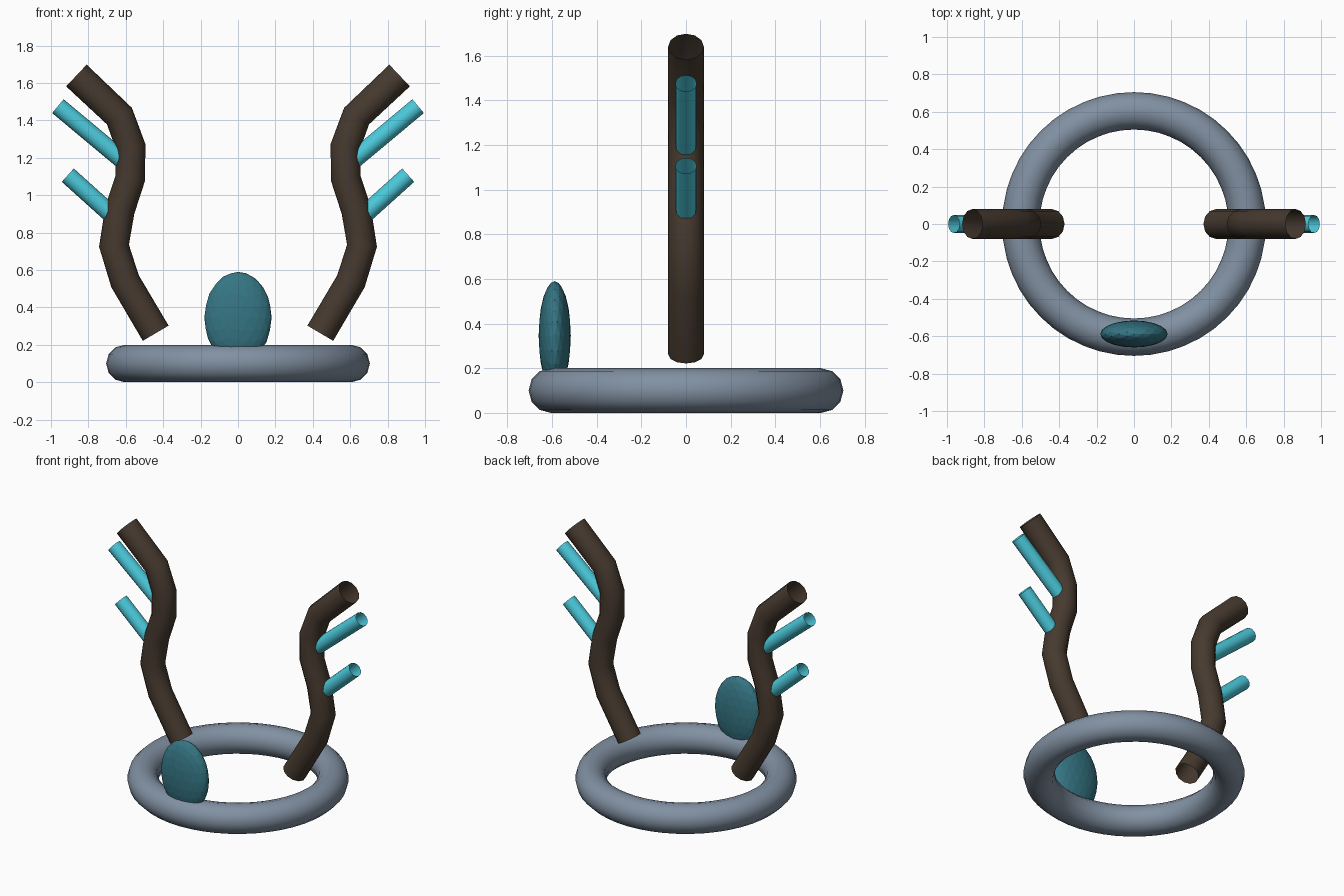
import bpy

if "Cube" in bpy.data.objects:
    bpy.data.objects.remove(bpy.data.objects["Cube"])


def material(name, color):
    m = bpy.data.materials.new(name)
    m.diffuse_color = (*color, 1)
    m.use_nodes = True
    m.node_tree.nodes["Principled BSDF"].inputs["Base Color"].default_value = m.diffuse_color
    return m


steel = material("steel_blue", (0.22, 0.28, 0.36))
brown = material("dark_brown", (0.062, 0.042, 0.028))
cyan = material("cyan", (0.07, 0.58, 0.70))
teal = material("teal", (0.035, 0.18, 0.23))


def tube(name, path, radius, side, mat):
    """Open-ended round tube along (x, z) points in the y = 0 plane."""
    curve = bpy.data.curves.new(name, 'CURVE')
    curve.dimensions = '3D'
    curve.bevel_depth = radius
    curve.bevel_resolution = 4
    spline = curve.splines.new('POLY')
    spline.points.add(len(path) - 1)
    for point, (x, z) in zip(spline.points, path):
        point.co = (x * side, 0, z, 1)
    spline.use_smooth = True
    curve.materials.append(mat)
    obj = bpy.data.objects.new(name, curve)
    bpy.context.collection.objects.link(obj)
    # convert to a mesh
    bpy.ops.object.select_all(action='DESELECT')
    obj.select_set(True)
    bpy.context.view_layer.objects.active = obj
    bpy.ops.object.convert(target='MESH')
    return bpy.context.object


# Head ring
bpy.ops.mesh.primitive_torus_add(location=(0, 0, 0.1), major_radius=0.605,
                                 minor_radius=0.1, major_segments=48, minor_segments=12)
ring = bpy.context.object
ring.name = "head_ring"
ring.data.materials.append(steel)
bpy.ops.object.shade_smooth()

# Front gem: flattened faceted ball
bpy.ops.mesh.primitive_ico_sphere_add(subdivisions=3, radius=1, location=(0, -0.588, 0.345))
gem = bpy.context.object
gem.name = "front_gem"
gem.scale = (0.18, 0.072, 0.245)
gem.data.materials.append(teal)

# Antlers with two tines each, mirrored left and right
antler_path = [(0.44, 0.262), (0.604, 0.54), (0.663, 0.73), (0.632, 0.92),
               (0.576, 1.09), (0.574, 1.26), (0.634, 1.423), (0.864, 1.64)]
tine_paths = {"lower_tine": [(0.68, 0.90), (0.91, 1.107)],
              "upper_tine": [(0.62, 1.19), (0.963, 1.476)]}
for side, label in ((1, "right"), (-1, "left")):
    tube(f"{label}_antler", antler_path, 0.08, side, brown)
    for name, path in tine_paths.items():
        tube(f"{label}_{name}", path, 0.048, side, cyan)
